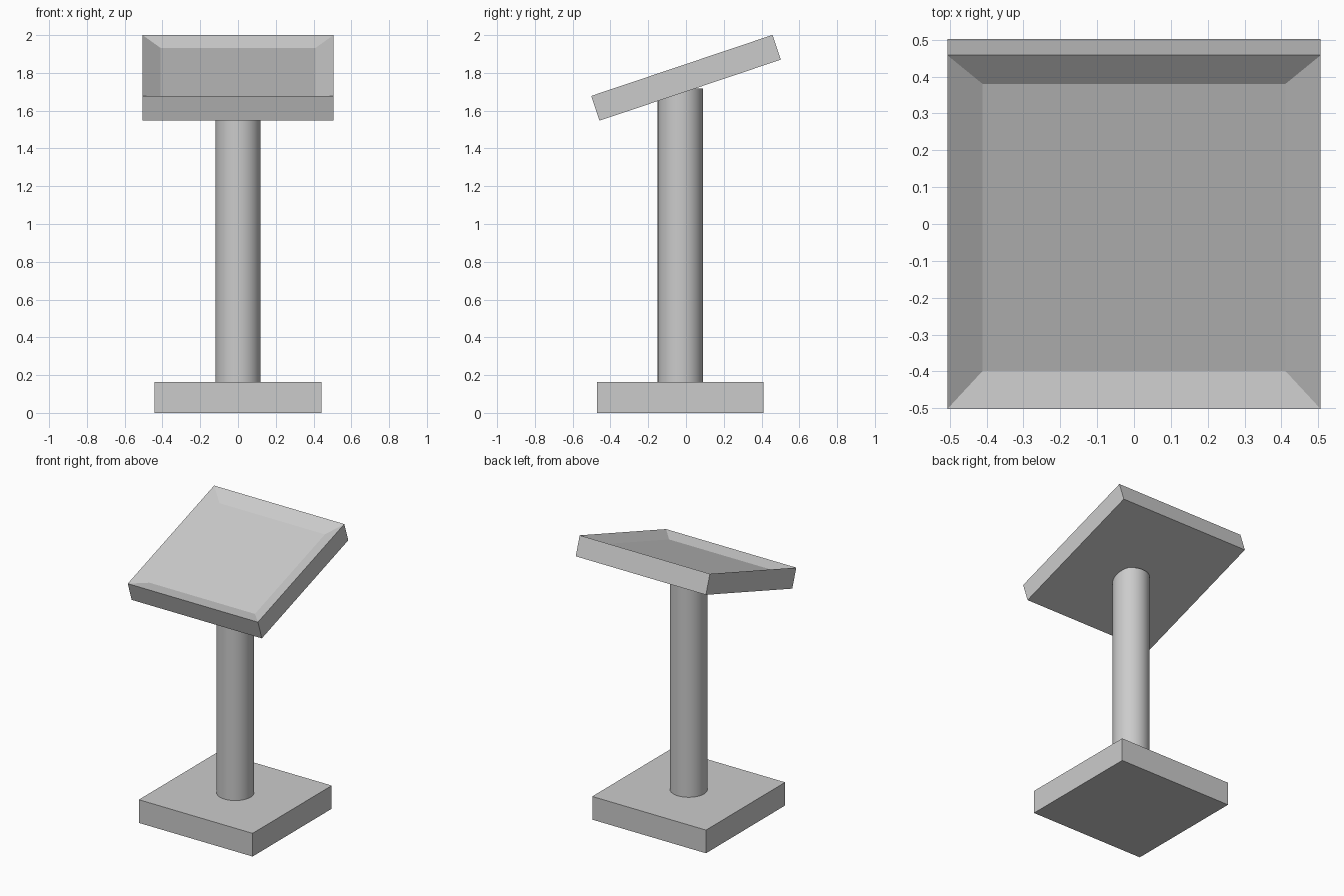
import bpy, bmesh, math
from mathutils import Matrix, Vector

if "Cube" in bpy.data.objects:
    bpy.data.objects.remove(bpy.data.objects["Cube"])

def make_object(name, bm):
    mesh = bpy.data.meshes.new(name)
    bm.to_mesh(mesh)
    bm.free()
    ob = bpy.data.objects.new(name, mesh)
    bpy.context.collection.objects.link(ob)
    return ob

def box(size, centre):
    bm = bmesh.new()
    bmesh.ops.create_cube(bm, size=1, matrix=Matrix.Translation(centre) @ Matrix.Diagonal((*size, 1)))
    return bm

AXIS_Y = -0.03

# Square foot plate
make_object("base", box((0.885, 0.88, 0.163), (0, AXIS_Y, 0.0815)))

# Round post, its flat top sunk into the tilted panel
bottom, top = 0.15, 1.718
bm = bmesh.new()
bmesh.ops.create_cone(bm, cap_ends=True, segments=32, radius1=0.12, radius2=0.12, depth=top - bottom,
                      matrix=Matrix.Translation((0, AXIS_Y, (top + bottom) / 2)))
post = make_object("post", bm)
bpy.context.view_layer.objects.active = post
post.select_set(True)
bpy.ops.object.shade_smooth_by_angle(angle=math.radians(30))

# Tilted square panel: inset the top face for the rim, then sink it for the recess
side, thick, rim, depth = 1.013, 0.138, 0.096, 0.04
bm = box((side, side, thick), (0, 0, 0))
bm.normal_update()
top_face = max(bm.faces, key=lambda f: f.normal.z)
bmesh.ops.inset_region(bm, faces=[top_face], thickness=rim, use_even_offset=True)
bmesh.ops.translate(bm, verts=top_face.verts, vec=Vector((0, 0, -depth)))
bmesh.ops.recalc_face_normals(bm, faces=bm.faces)
panel = make_object("display_panel", bm)
panel.location = (0, 0, 1.774)
panel.rotation_euler.x = math.radians(18.6)
